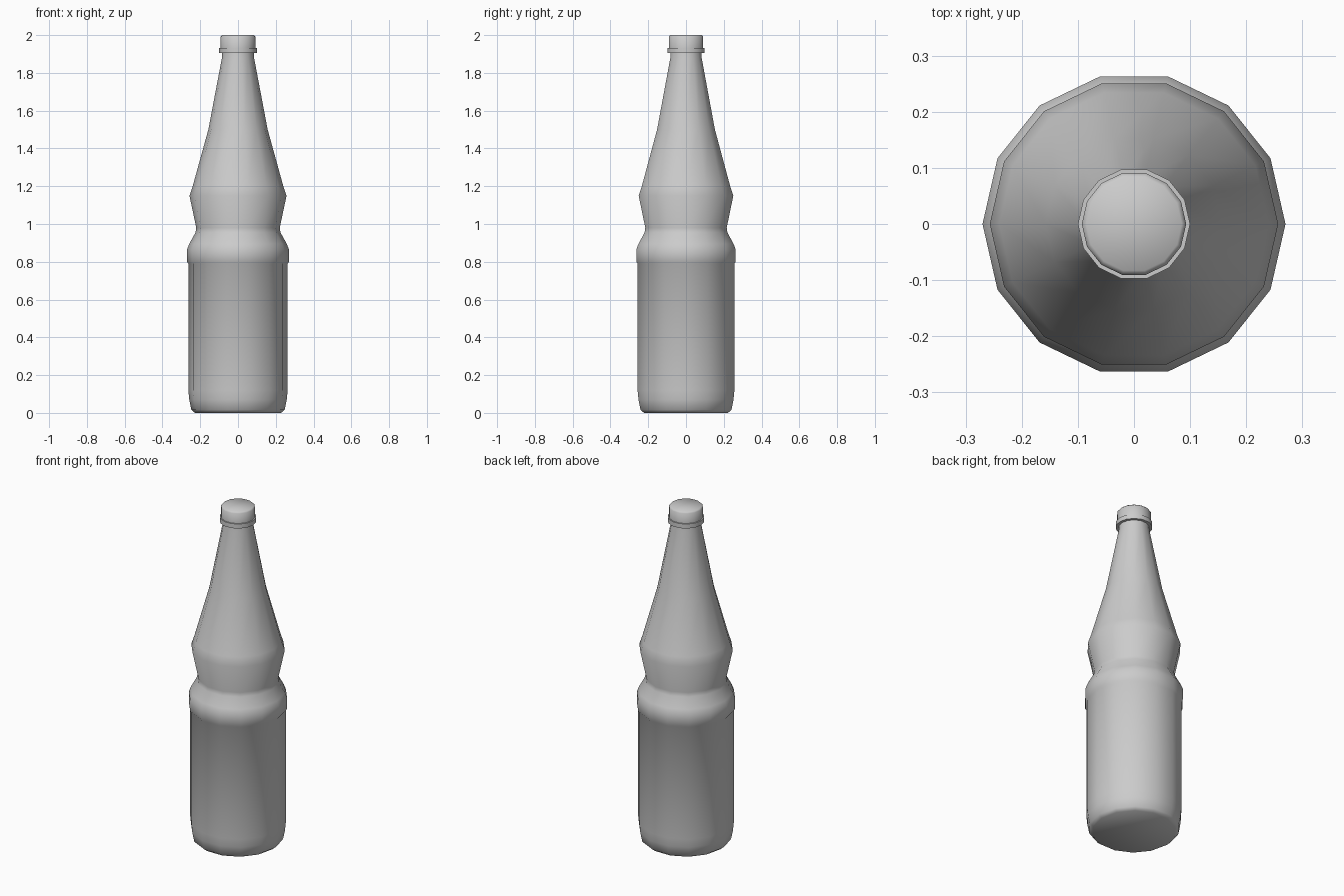
import bpy, bmesh
from math import cos, sin, pi, radians

if "Cube" in bpy.data.objects:
    bpy.data.objects.remove(bpy.data.objects["Cube"])

SIDES = 14


def lathe(name, profile, angle=35):
    """Revolve (radius, z) points into a closed 14-sided solid."""
    bm = bmesh.new()
    rings = [[bm.verts.new((r * cos(2 * pi * i / SIDES), r * sin(2 * pi * i / SIDES), z))
              for i in range(SIDES)] for r, z in profile]
    for low, high in zip(rings, rings[1:]):
        for i in range(SIDES):
            j = (i + 1) % SIDES
            bm.faces.new((low[i], low[j], high[j], high[i]))
    bm.faces.new(rings[0][::-1])
    bm.faces.new(rings[-1])
    bmesh.ops.recalc_face_normals(bm, faces=bm.faces)
    mesh = bpy.data.meshes.new(name)
    bm.to_mesh(mesh)
    bm.free()
    obj = bpy.data.objects.new(name, mesh)
    bpy.context.collection.objects.link(obj)
    bpy.ops.object.select_all(action='DESELECT')
    obj.select_set(True)
    bpy.context.view_layer.objects.active = obj
    bpy.ops.object.shade_smooth_by_angle(angle=radians(angle))
    return obj


# Glass body: base, label area, bulge, waist, shoulder and long neck
lathe("bottle_body", [
    (0.228, 0.0), (0.247, 0.016), (0.258, 0.07), (0.263, 0.12),
    (0.263, 0.79), (0.27, 0.80), (0.27, 0.865), (0.258, 0.895),
    (0.225, 0.955), (0.221, 0.98), (0.257, 1.15), (0.240, 1.20),
    (0.157, 1.50), (0.085, 1.88), (0.082, 1.93)], 45)

# Tamper ring under the cap
lathe("cap_ring", [(0.084, 1.905), (0.10, 1.905), (0.10, 1.932), (0.091, 1.932)])

# Screw cap with a softened top edge
lathe("cap", [(0.093, 1.928), (0.093, 1.992), (0.085, 2.0)], 50)
